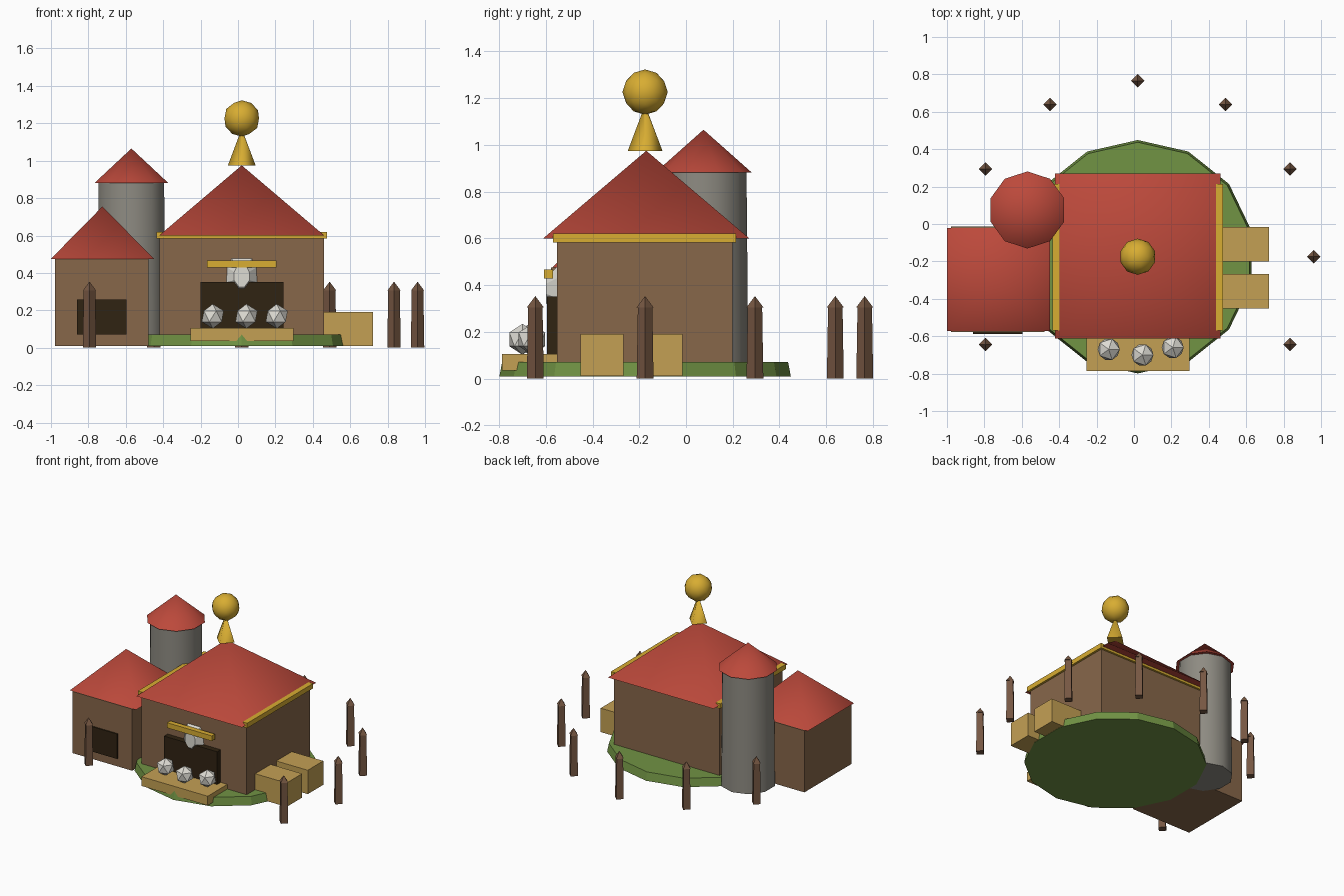
import bpy, bmesh
from math import sin, cos, pi, radians
from mathutils import Matrix, Vector

if "Cube" in bpy.data.objects:
    bpy.data.objects.remove(bpy.data.objects["Cube"])


def material(name, r, g, b):
    """Material from display values 0-255, stored as linear."""
    rgba = [((c / 255 + 0.055) / 1.055) ** 2.4 for c in (r, g, b)] + [1]
    m = bpy.data.materials.new(name)
    m.use_nodes = True
    m.diffuse_color = rgba
    bsdf = m.node_tree.nodes["Principled BSDF"]
    bsdf.inputs["Base Color"].default_value = rgba
    bsdf.inputs["Roughness"].default_value = 0.9
    return m


WALL = material("wall_brown", 135, 103, 74)
RED = material("roof_red", 188, 73, 59)
GREEN = material("grass_green", 113, 147, 68)
TAN = material("crate_tan", 196, 160, 84)
GOLD = material("gold", 216, 173, 50)
STONE = material("stone_grey", 142, 139, 130)
BONE = material("pale_white", 222, 220, 212)
DARK = material("dark_opening", 48, 35, 18)
STAKE = material("stake_brown", 118, 87, 66)


def finish(bm, name, mat, loc=(0, 0, 0), smooth=None):
    bmesh.ops.remove_doubles(bm, verts=bm.verts, dist=1e-5)
    bmesh.ops.recalc_face_normals(bm, faces=bm.faces)
    me = bpy.data.meshes.new(name)
    bm.to_mesh(me)
    bm.free()
    me.materials.append(mat)
    ob = bpy.data.objects.new(name, me)
    ob.location = loc
    bpy.context.collection.objects.link(ob)
    if smooth:
        bpy.ops.object.select_all(action="DESELECT")
        ob.select_set(True)
        bpy.context.view_layer.objects.active = ob
        bpy.ops.object.shade_smooth_by_angle(angle=radians(smooth))
    return ob


def box(name, mat, x0, x1, y0, y1, z0, z1):
    bm = bmesh.new()
    bmesh.ops.create_cube(bm, size=1)
    bmesh.ops.scale(bm, vec=(x1 - x0, y1 - y0, z1 - z0), verts=bm.verts)
    return finish(bm, name, mat, ((x0 + x1) / 2, (y0 + y1) / 2, (z0 + z1) / 2))


def turned(name, mat, x, y, sides, profile, twist=0, smooth=None):
    """Polygonal solid of revolution from (radius, height) pairs."""
    bm = bmesh.new()
    rings = []
    for r, z in profile:
        r = max(r, 1e-7)
        angles = [2 * pi * i / sides + twist for i in range(sides)]
        rings.append([bm.verts.new((r * sin(a), r * cos(a), z)) for a in angles])
    for low, high in zip(rings, rings[1:]):
        for i in range(sides):
            j = (i + 1) % sides
            bm.faces.new((low[i], low[j], high[j], high[i]))
    bm.faces.new(rings[0])
    bm.faces.new(rings[-1])
    return finish(bm, name, mat, (x, y, 0), smooth)


def ball(name, mat, loc, radius, detail, smooth=None):
    bm = bmesh.new()
    bmesh.ops.create_icosphere(bm, subdivisions=detail, radius=radius)
    return finish(bm, name, mat, loc, smooth)


CX, CY = 0.02, -0.175

# Grassy base
turned("grass_base", GREEN, CX, CY, 14, [(0.624, 0.008), (0.612, 0.07)])

# Main hall with eave band and square roof
box("hall_walls", WALL, -0.42, 0.46, -0.553, 0.2, 0.01, 0.6)
box("eave_band", GOLD, -0.436, 0.476, -0.57, 0.215, 0.583, 0.62)
turned("hall_roof", RED, CX, -0.17, 4, [(0.624, 0.6), (0, 0.975)], pi / 4, 65)

# Finial
turned("finial_cone", GOLD, CX, CY, 4, [(0.074, 0.975), (0.008, 1.15)], 0, 95)
ball("finial_ball", GOLD, (CX, CY, 1.226), 0.097, 2, 50)

# Side shed
box("shed_walls", WALL, -0.978, -0.478, -0.578, -0.014, 0.01, 0.475)
turned("shed_roof", RED, -0.725, -0.297, 4, [(0.39, 0.475), (0, 0.755)], pi / 4, 65)
box("shed_opening", DARK, -0.86, -0.597, -0.587, -0.57, 0.07, 0.258)

# Round tower
turned("tower_wall", STONE, -0.57, 0.075, 10, [(0.192, 0.01), (0.184, 0.885)], 0, 50)
turned("tower_roof", RED, -0.57, 0.075, 10, [(0.206, 0.882), (0, 1.065)], 0, 50)

# Shop front: opening, counter, sign beam
box("shop_opening", DARK, -0.2, 0.243, -0.595, -0.54, 0.08, 0.352)
box("counter", TAN, -0.255, 0.298, -0.787, -0.54, 0.035, 0.105)
box("sign_beam", GOLD, -0.167, 0.207, -0.608, -0.57, 0.428, 0.467)

# Faceted ornament hung behind the beam
half = [(0.027, 0.267), (0.085, 0.345), (0.08, 0.43), (0.055, 0.48)]
outline = half + [(-x, z) for x, z in reversed(half)]
bm = bmesh.new()
centre = Vector((0, 0, 0.38))
back = bm.faces.new([bm.verts.new((x, 0, z)) for x, z in outline])
front = bmesh.ops.extrude_face_region(bm, geom=[back], use_keep_orig=True)
for v in front["geom"]:
    if isinstance(v, bmesh.types.BMVert):
        v.co = centre + (v.co - centre) * 0.5 + Vector((0, -0.05, 0))
finish(bm, "hanging_ornament", BONE, (CX, -0.55, 0))

# Goods on the counter
for i, (x, y) in enumerate([(-0.135, -0.67), (0.045, -0.7), (0.207, -0.66)]):
    ball(f"counter_stone_{i + 1}", BONE, (x, y, 0.168), 0.066, 1)

# Crates by the left wall
for i, y in enumerate((-0.452, -0.2)):
    box(f"crate_{i + 1}", TAN, 0.45, 0.722, y, y + 0.185, 0.01, 0.19)

# Ring of sharpened stakes, open at the entrance and the shed
post = [(0.036, 0), (0.031, 0.305), (0.036, 0.305), (0, 0.353)]
for k in (-1, 0, 1, 2, 3, 4, 5, 7):
    a = k * pi / 6
    turned(f"stake_{k + 2}", STAKE, CX + 0.94 * cos(a), CY + 0.94 * sin(a), 4, post)
